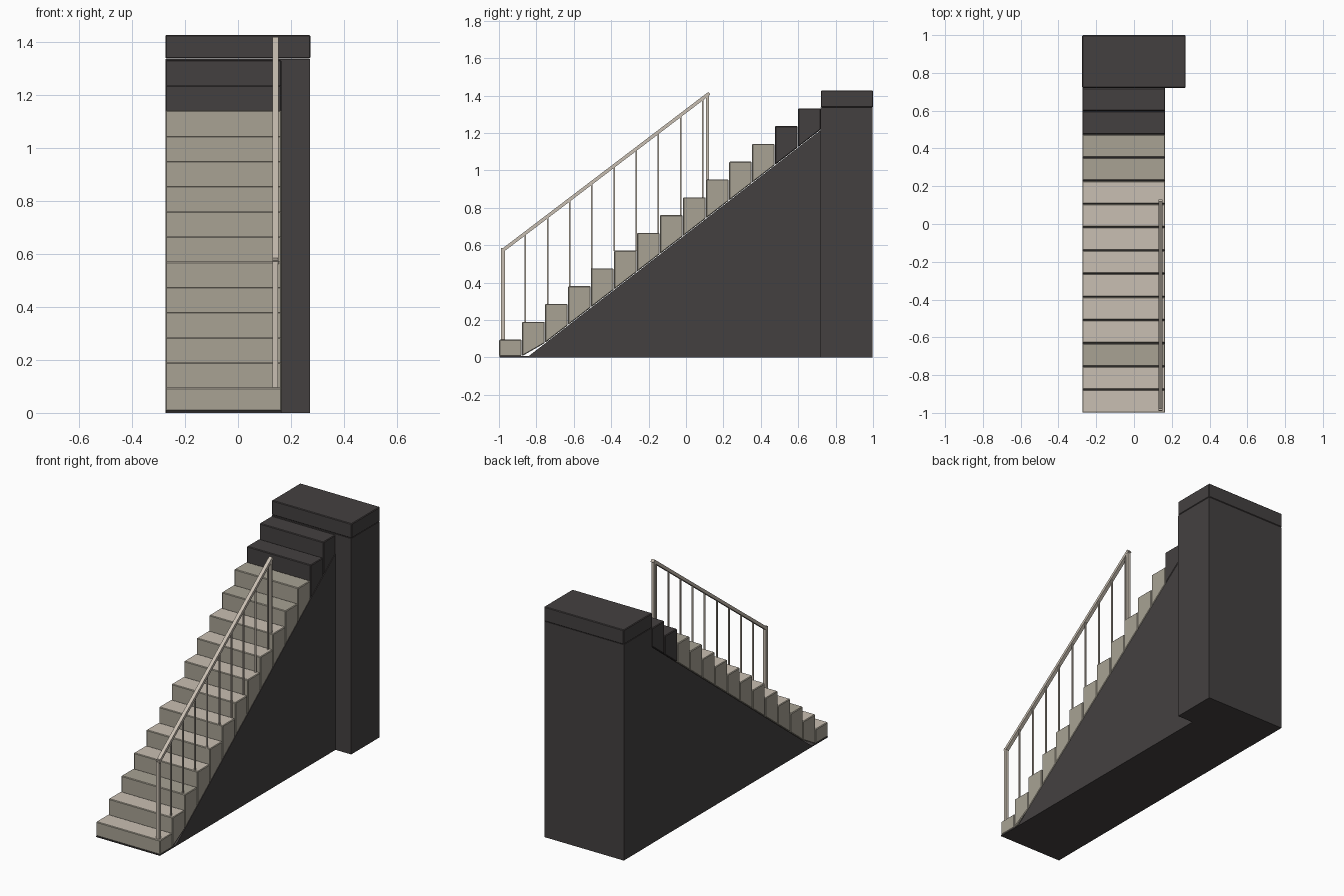
import bpy, bmesh, math
from mathutils import Vector

if "Cube" in bpy.data.objects:
    bpy.data.objects.remove(bpy.data.objects["Cube"])


def material(name, rgb):
    m = bpy.data.materials.new(name)
    lin = [(c / 255 / 12.92 if c < 11 else ((c / 255 + 0.055) / 1.055) ** 2.4) for c in rgb]
    m.diffuse_color = (*lin, 1)
    m.use_nodes = True
    m.node_tree.nodes["Principled BSDF"].inputs["Base Color"].default_value = m.diffuse_color
    return m


DARK = material("dark_stone", (68, 64, 64))
BEIGE = material("beige_stone", (168, 162, 148))
LIGHT = material("light_stone", (201, 191, 178))


def prism(name, profile, x0, x1, mats, bevel=0.0):
    """Extrude a (y, z) profile from x0 to x1."""
    bm = bmesh.new()
    a = [bm.verts.new((x0, y, z)) for y, z in profile]
    b = [bm.verts.new((x1, y, z)) for y, z in profile]
    bm.faces.new(a)
    bm.faces.new(b[::-1])
    n = len(profile)
    for i in range(n):
        j = (i + 1) % n
        bm.faces.new((a[i], b[i], b[j], a[j]))
    if bevel:
        bmesh.ops.bevel(bm, geom=bm.edges[:], offset=bevel, segments=1, affect='EDGES')
    bmesh.ops.recalc_face_normals(bm, faces=bm.faces)
    # upward faces take the last material
    for f in bm.faces:
        f.material_index = len(mats) - 1 if f.normal.z > 0.9 else 0
    me = bpy.data.meshes.new(name)
    bm.to_mesh(me)
    bm.free()
    for m in mats:
        me.materials.append(m)
    ob = bpy.data.objects.new(name, me)
    bpy.context.collection.objects.link(ob)
    return ob


def box(name, x0, x1, y0, y1, z0, z1, mat, bevel=0.0):
    return prism(name, [(y0, z0), (y1, z0), (y1, z1), (y0, z1)], x0, x1, [mat], bevel)


LEFT, RIGHT = -0.273, 0.165
RUN, RISE, COUNT = 0.1229, 0.0951, 14
SLOPE = RISE / RUN


def slope_z(y):
    return SLOPE * (y + 0.85)


# Solid wall under the flight, with a thin foot below the first step
prism("stair_wall", [(-0.998, 0), (0.72, 0), (0.72, slope_z(0.72)), (-0.842, 0.006), (-0.998, 0.006)],
      LEFT + 0.001, RIGHT - 0.001, [DARK])

# Landing pillar and cap
box("landing_pillar", LEFT, 0.271, 0.72, 0.998, 0, 1.336, DARK)
box("landing_cap", LEFT - 0.001, 0.273, 0.721, 1.0, 1.337, 1.427, DARK, 0.004)

# Steps: sloped underside, light treads on most, dark at the top
for i in range(COUNT):
    y0 = -1 + RUN * i + 0.0015
    y1 = y0 + RUN - 0.003
    top = RISE * (i + 1)
    b0, b1 = (max(0.007, slope_z(y) + 0.003) for y in (y0, y1))
    if i >= 12:
        mats = [DARK]
    elif i in (2, 10, 11):
        mats = [BEIGE]
    else:
        mats = [BEIGE, LIGHT]
    prism(f"step_{i + 1}", [(y0, b0), (y1, b1), (y1, top), (y0, top)], LEFT, RIGHT, mats, 0.004)

# Handrail
RX = 0.141
START, END = Vector((-0.985, 0.568)), Vector((0.125, 1.412))


def rail_z(y):
    return START.y + (END.y - START.y) * (y - START.x) / (END.x - START.x)


d = (END - START).normalized()
nrm = Vector((-d.y, d.x)) * 0.009
prism("handrail", [tuple(START - nrm), tuple(END - nrm), tuple(END + nrm), tuple(START + nrm)],
      RX - 0.011, RX + 0.011, [LIGHT])

# End posts
box("lower_post", RX - 0.01, RX + 0.01, -0.988, -0.968, RISE, 0.585, LIGHT)
box("upper_post", RX - 0.01, RX + 0.01, 0.108, 0.124, RISE * 10, 1.405, LIGHT)

# Balusters
for k in range(9):
    y = -0.859 + 0.1186 * k
    step = math.floor((y + 1) / RUN)
    box(f"baluster_{k + 1}", RX - 0.004, RX + 0.004, y - 0.004, y + 0.004,
        RISE * (step + 1) - 0.003, rail_z(y), LIGHT)
